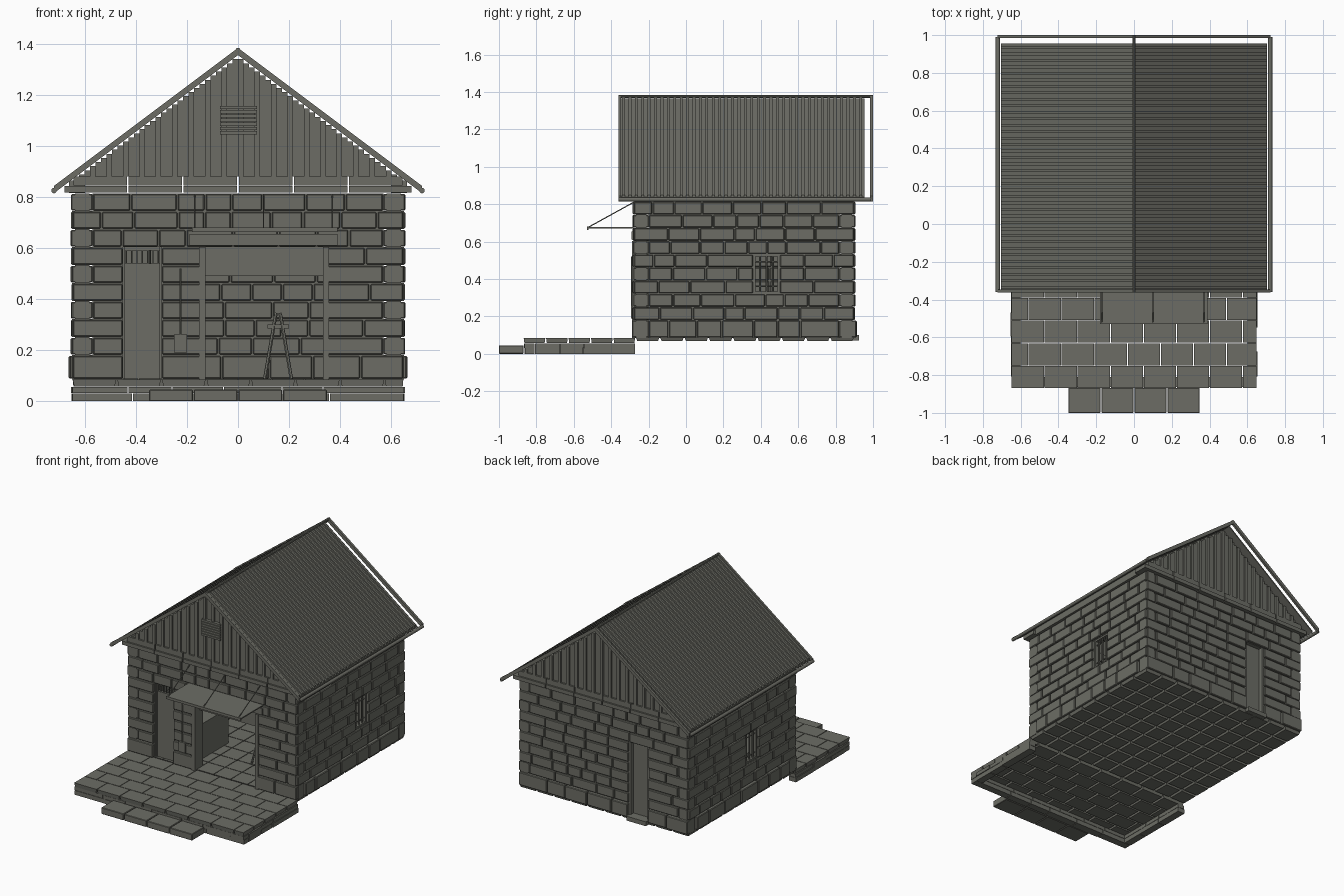
import bpy, bmesh, random
from mathutils import Vector, Matrix

random.seed(4)
cube = bpy.data.objects.get("Cube")
if cube:
    bpy.data.objects.remove(cube, do_unlink=True)

stone = bpy.data.materials.new("warm grey")
stone.use_nodes = True
GREY = (0.15, 0.152, 0.13, 1)
stone.diffuse_color = GREY
stone.node_tree.nodes["Principled BSDF"].inputs["Base Color"].default_value = GREY


def finish(bm, name, bevel=0):
    bmesh.ops.recalc_face_normals(bm, faces=bm.faces)
    mesh = bpy.data.meshes.new(name)
    bm.to_mesh(mesh)
    bm.free()
    mesh.materials.append(stone)
    ob = bpy.data.objects.new(name, mesh)
    bpy.context.collection.objects.link(ob)
    if bevel:
        mod = ob.modifiers.new("worn_edges", "BEVEL")
        mod.width, mod.segments = bevel, 1


def box(bm, x, y, z, taper=1):
    mid = Vector([(a + b) / 2 for a, b in (x, y, z)])
    size = [abs(b - a) for a, b in (x, y, z)]
    verts = bmesh.ops.create_cube(bm, size=1, matrix=Matrix.Translation(mid) @ Matrix.Diagonal(size + [1]))["verts"]
    for v in verts:
        if v.co.z < mid.z:
            v.co.x = mid.x + (v.co.x - mid.x) * taper
            v.co.y = mid.y + (v.co.y - mid.y) * taper


def rod(bm, p, q, r, sides=8):
    p, q = Vector(p), Vector(q)
    turn = (q - p).to_track_quat("Z", "Y").to_matrix().to_4x4()
    bmesh.ops.create_cone(bm, cap_ends=True, segments=sides, radius1=r, radius2=r,
                          depth=(q - p).length, matrix=Matrix.Translation((p + q) / 2) @ turn)


def prism(bm, profile, y0, y1):
    near, far = [[bm.verts.new((x, y, z)) for x, z in profile] for y in (y0, y1)]
    bm.faces.new(near)
    bm.faces.new(far)
    for i in range(len(near)):
        j = (i + 1) % len(near)
        bm.faces.new((near[i], near[j], far[j], far[i]))


def splits(a, b, low, high):
    cuts = [a]
    while b - cuts[-1] > high * 1.3:
        cuts.append(cuts[-1] + random.uniform(low, high))
    return list(zip(cuts, cuts[1:] + [b]))


def spans(a, b, z, openings):
    # parts of a course left over beside the openings
    start, out = a, []
    for o0, o1, z0, z1 in sorted(openings):
        if z0 < z < z1:
            out.append((start, o0))
            start = o1
    return out + [(start, b)]


# Stone walls laid in courses, with alternating corners
X, FRONT, BACK, THICK, GAP = 0.65, -0.28, 0.9, 0.08, 0.003
BASE, COURSE = 0.18, 0.0705
DOOR_TOP, SILL, HEAD = BASE + 6 * COURSE, BASE + 2 * COURSE, BASE + 5 * COURSE
DOOR, BAY, REAR_DOOR = (-0.45, -0.3), (-0.14, 0.345), (-0.34, -0.19)
WINDOWS = {1: (0.36, 0.5), -1: (0.13, 0.27)}
walls = [
    ("front_wall", "x", FRONT, 1, [DOOR + (0, DOOR_TOP), BAY + (0, DOOR_TOP)]),
    ("back_wall", "x", BACK, -1, [REAR_DOOR + (0, DOOR_TOP)]),
    ("left_wall", "y", X, -1, [WINDOWS[1] + (SILL, HEAD)]),
    ("right_wall", "y", -X, 1, [WINDOWS[-1] + (SILL, HEAD)]),
]
courses = [(0.085, BASE)] + [(BASE + i * COURSE, BASE + (i + 1) * COURSE) for i in range(9)]
for name, axis, outer, inward, openings in walls:
    bm, core = bmesh.new(), bmesh.new()
    for i, (z0, z1) in enumerate(courses):
        ends = (-X, X) if axis == "x" else (FRONT, BACK)
        trim = THICK if (i % 2 == 0) == (axis == "y") else 0
        for a, b in spans(ends[0] + trim, ends[1] - trim, (z0 + z1) / 2, openings):
            for s, e in splits(a, b, 0.1, 0.19):
                proud = random.uniform(0, 0.006) + (0.008 if i == 0 else 0)
                depth = (outer - inward * proud, outer + inward * THICK)
                along = (s + GAP, e - GAP)
                xy = (along, depth) if axis == "x" else (depth, along)
                box(bm, *xy, (z0 + GAP, z1 - GAP))
            depth = (outer + inward * 0.012, outer + inward * (THICK - 0.012))
            xy = ((a, b), depth) if axis == "x" else (depth, (a, b))
            box(core, *xy, (z0, z1))
    finish(bm, name + "_stones", 0.004)
    finish(core, name + "_mortar")

# Floor, porch and step paving
bm = bmesh.new()
for j in range(9):
    for i in range(10):
        x, y = -X + i * 0.13, FRONT + 0.01 + j * 0.13
        box(bm, (x + 0.002, x + 0.128), (y + 0.002, y + 0.128), (0.068, 0.088), 0.88)
finish(bm, "floor_tiles")

bm = bmesh.new()
for j in range(5):
    y = -0.87 + j * 0.12
    cuts = [-X] + [-X + (0.09 if j % 2 else 0.175) + 0.175 * k for k in range(7)] + [X]
    for a, b in zip(cuts, cuts[1:]):
        if b > a + 0.01:
            box(bm, (a + 0.002, b - 0.002), (y + 0.002, y + 0.118), (0.057, 0.085), 0.93)
finish(bm, "porch_paving")

bm = bmesh.new()
for z0, z1 in ((0, 0.03), (0.032, 0.056)):
    for a, b in splits(-X, X, 0.12, 0.25):
        box(bm, (a + 0.002, b - 0.002), (-0.865 + random.uniform(0, 0.006), -0.81), (z0, z1))
    for side in (-1, 1):
        for a, b in splits(-0.81, -0.27, 0.12, 0.22):
            box(bm, (side * 0.6, side * (0.655 - random.uniform(0, 0.006))), (a + 0.002, b - 0.002), (z0, z1))
finish(bm, "porch_edge_stones")

bm = bmesh.new()
for i in range(4):
    box(bm, (-0.35 + i * 0.175 + 0.002, -0.177 + i * 0.175), (-1, -0.868), (0, 0.045))
finish(bm, "front_step", 0.003)

bm = bmesh.new()
box(bm, REAR_DOOR, (0.82, 0.925), (0.07, 0.1))
finish(bm, "rear_threshold")

# Cornice blocks and side wall plates
bm = bmesh.new()
for y, s in ((FRONT, -1), (BACK, 1)):
    for i in range(6):
        a, b = -0.648 + i * 0.216 + GAP, -0.648 + (i + 1) * 0.216 - GAP
        box(bm, (a, b), (y + s * 0.012, y - s * 0.08), (0.845, 0.88))
        a, b = (-0.68 if i == 0 else a), (0.68 if i == 5 else b)
        box(bm, (a, b), (y + s * 0.02, y - s * 0.08), (0.817, 0.843))
finish(bm, "cornice")
bm = bmesh.new()
for s in (-1, 1):
    box(bm, (s * 0.6, s * 0.662), (FRONT + 0.08, BACK - 0.08), (0.815, 0.865))
finish(bm, "wall_plates")


# Roof sheets with ribs running down each slope
def roof_z(x):
    return 1.378 - 0.75 * abs(x)


def slope(bm, side, x0, x1, low, high, y0, y1):
    prism(bm, [(side * x0, roof_z(x0) + low), (side * x1, roof_z(x1) + low),
               (side * x1, roof_z(x1) + high), (side * x0, roof_z(x0) + high)], y0, y1)


sheet, ribs, barge = bmesh.new(), bmesh.new(), bmesh.new()
for side in (-1, 1):
    slope(sheet, side, 0, 0.705, -0.022, -0.012, -0.35, 0.955)
    for i in range(38):
        y = -0.342 + i * 0.0343
        slope(ribs, side, 0.004, 0.705, -0.013, 0, y, y + 0.015)
    for y0, y1 in ((-0.362, -0.348), (0.984, 1.0)):
        slope(barge, side, 0, 0.722, -0.022, 0.006, y0, y1)
finish(sheet, "roof_sheets")
finish(ribs, "roof_ribs")
finish(barge, "bargeboards")

bm = bmesh.new()
rod(bm, (0, -0.36, 1.376), (0, 0.998, 1.376), 0.009)
finish(bm, "ridge_cap")
bm = bmesh.new()
for s in (-1, 1):
    rod(bm, (s * 0.721, -0.36, 0.825), (s * 0.721, 0.99, 0.825), 0.011, 12)
finish(bm, "gutters")

# Gables of narrow upright boards with proud battens
bm = bmesh.new()
PITCH = 0.0215
for y, s in ((FRONT, -1), (BACK, 1)):
    for i in range(-30, 30):
        x = i * PITCH
        top = roof_z(max(abs(x), abs(x + PITCH))) - 0.022
        proud = 0.012 if i % 3 == 0 else 0
        if top > 0.885:
            box(bm, (x, x + PITCH), (y + s * proud, y - s * 0.02), (0.88, top))
finish(bm, "gable_boards")

bm = bmesh.new()
for i in range(7):
    z = 1.045 + i * 0.0165
    box(bm, (-0.07, 0.075), (FRONT - 0.022, FRONT), (z, z + 0.013))
finish(bm, "gable_vent")

# Doors
bm = bmesh.new()
box(bm, DOOR, (FRONT + 0.03, FRONT + 0.05), (0.085, 0.54))
box(bm, DOOR, (FRONT + 0.03, FRONT + 0.05), (0.59, DOOR_TOP))
for i in range(7):
    x = DOOR[0] + 0.012 + i * 0.021
    rod(bm, (x, FRONT + 0.035, 0.54), (x, FRONT + 0.035, 0.59), 0.003, 6)
for x in DOOR:
    box(bm, (x - 0.008, x + 0.008), (FRONT + 0.02, FRONT + 0.06), (0.085, DOOR_TOP))
finish(bm, "front_door")
bm = bmesh.new()
box(bm, REAR_DOOR, (BACK - 0.06, BACK - 0.04), (0.1, DOOR_TOP))
for x in REAR_DOOR:
    box(bm, (x - 0.01, x + 0.01), (BACK - 0.06, BACK - 0.01), (0.1, DOOR_TOP))
finish(bm, "rear_door")

# Barred side windows
bm = bmesh.new()
for s, (y0, y1) in WINDOWS.items():
    frame = (s * 0.6, s * 0.635)
    for y in (y0, y1 - 0.012):
        box(bm, frame, (y, y + 0.012), (SILL, HEAD))
    for z in (SILL, HEAD - 0.012):
        box(bm, frame, (y0, y1), (z, z + 0.012))
    for i in range(1, 4):
        y = y0 + (y1 - y0) * i / 4
        rod(bm, (s * 0.625, y, SILL), (s * 0.625, y, HEAD), 0.005, 6)
    for z in (SILL + 0.04, HEAD - 0.04):
        rod(bm, (s * 0.625, y0, z), (s * 0.625, y1, z), 0.004, 6)
finish(bm, "window_bars")

# Work bay frame, awning and hanging rods
bm = bmesh.new()
box(bm, (-0.19, 0.39), (FRONT - 0.012, FRONT + 0.02), (0.61, 0.655))
box(bm, BAY, (FRONT + 0.04, FRONT + 0.055), (0.49, DOOR_TOP))
for x in BAY:
    box(bm, (x - 0.012, x + 0.012), (FRONT - 0.01, FRONT + THICK), (0.085, DOOR_TOP))
finish(bm, "bay_frame")
bm = bmesh.new()
box(bm, (-0.18, 0.39), (-0.525, FRONT), (0.67, 0.678))
box(bm, (-0.18, 0.39), (-0.53, -0.52), (0.662, 0.68))
finish(bm, "awning")
bm = bmesh.new()
for x in (-0.17, 0.1, 0.37):
    rod(bm, (x, -0.525, 0.675), (x, FRONT, 0.81), 0.003, 6)
finish(bm, "awning_rods")

# Workshop fittings
bm = bmesh.new()
box(bm, (-0.56, -0.19), (-0.11, 0.17), (0.085, 0.33))
finish(bm, "hearth")
bm = bmesh.new()
for y in (0.0, 0.09):
    for s in (-1, 1):
        rod(bm, (0.157 + s * 0.052, y, 0.088), (0.157 + s * 0.008, 0.045, 0.345), 0.007, 6)
box(bm, (0.115, 0.2), (0.03, 0.06), (0.285, 0.3))
finish(bm, "trestle_stand")
bm = bmesh.new()
box(bm, (-0.25, -0.2), (FRONT - 0.015, FRONT), (0.19, 0.26))
rod(bm, (-0.225, FRONT - 0.01, 0.26), (-0.225, FRONT - 0.01, 0.52), 0.004, 6)
finish(bm, "wall_box")
